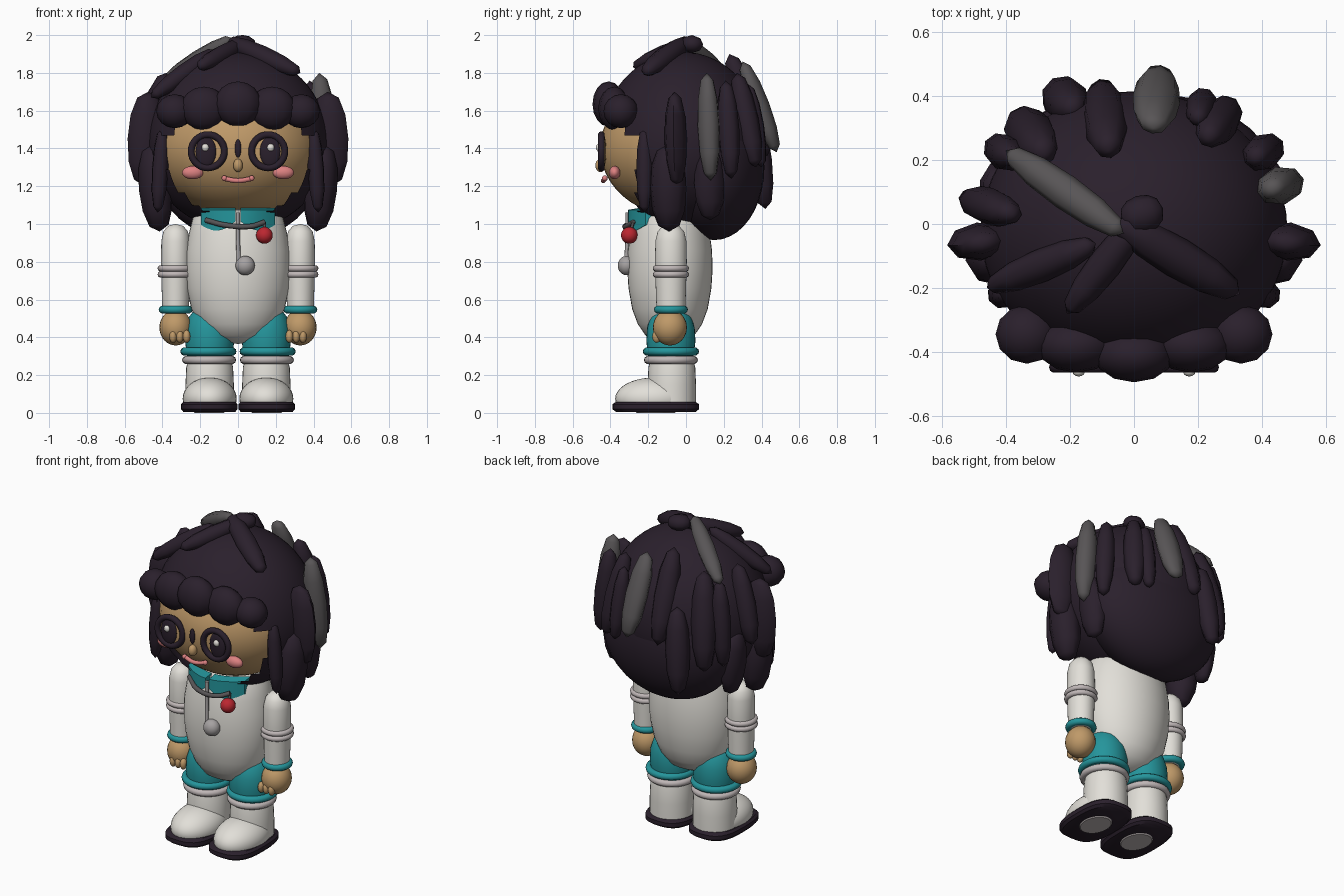
import bpy, bmesh, math
from mathutils import Matrix, Vector

if "Cube" in bpy.data.objects:
    bpy.data.objects.remove(bpy.data.objects["Cube"])

def mat(name, r, g, b):
    m = bpy.data.materials.new(name)
    m.diffuse_color = (r, g, b, 1)
    m.use_nodes = True
    m.node_tree.nodes["Principled BSDF"].inputs["Base Color"].default_value = m.diffuse_color
    return m

HAIR = mat("dark_hair", .023, .0142, .025)
GREY = mat("grey_hair", .097, .09, .093)
SKIN = mat("tan_skin", .52, .32, .14)
WHITE = mat("suit_white", .76, .74, .69)
TRIM = mat("pale_trim", .52, .47, .47)
TEAL = mat("teal", .018, .30, .33)
RED = mat("red", .50, .02, .03)
PINK = mat("pink", .72, .22, .22)
METAL = mat("ball_grey", .38, .36, .36)

def finish(name, bm, m, angle=40):
    bmesh.ops.recalc_face_normals(bm, faces=bm.faces)
    me = bpy.data.meshes.new(name)
    bm.to_mesh(me)
    bm.free()
    me.materials.append(m)
    ob = bpy.data.objects.new(name, me)
    bpy.context.collection.objects.link(ob)
    bpy.ops.object.select_all(action='DESELECT')
    ob.select_set(True)
    bpy.context.view_layer.objects.active = ob
    bpy.ops.object.shade_smooth_by_angle(angle=math.radians(angle))
    return ob

def ball(name, c, r, m, seg=24, rings=16, angle=40, cut=None):
    bm = bmesh.new()
    bmesh.ops.create_uvsphere(bm, u_segments=seg, v_segments=rings, radius=1)
    bm.transform(Matrix.Translation(c) @ Matrix.Diagonal((*r, 1)))
    if cut:
        out = [f for f in bm.faces if cut(f.calc_center_median())]
        bmesh.ops.delete(bm, geom=out, context='FACES')
    return finish(name, bm, m, angle)

def lathe(name, c, profile, m, sy=1, seg=32):
    """Spin (radius, height) points about a vertical axis at c."""
    bm = bmesh.new()
    vs = [bm.verts.new((r, 0, z)) for r, z in profile]
    es = [bm.edges.new(p) for p in zip(vs, vs[1:])]
    bmesh.ops.spin(bm, geom=vs + es, axis=(0, 0, 1), cent=(0, 0, 0),
                   angle=math.tau, steps=seg, use_merge=True)
    bmesh.ops.remove_doubles(bm, verts=bm.verts, dist=1e-4)
    bm.transform(Matrix.Translation(c) @ Matrix.Diagonal((1, sy, 1, 1)))
    return finish(name, bm, m)

def ring(name, c, major, minor, m, upright=False):
    bpy.ops.mesh.primitive_torus_add(major_radius=major, minor_radius=minor, location=c,
        major_segments=32, minor_segments=10, rotation=(math.pi / 2 if upright else 0, 0, 0))
    ob = bpy.context.object
    ob.name = name
    ob.data.materials.append(m)
    bpy.ops.object.shade_smooth()

def cord(name, pts, radius, m):
    cu = bpy.data.curves.new(name, 'CURVE')
    cu.dimensions = '3D'
    cu.bevel_depth, cu.bevel_resolution, cu.resolution_u = radius, 2, 6
    cu.use_fill_caps = True
    sp = cu.splines.new('BEZIER')
    sp.bezier_points.add(len(pts) - 1)
    for b, p in zip(sp.bezier_points, pts):
        b.co = p
        b.handle_left_type = b.handle_right_type = 'AUTO'
    cu.materials.append(m)
    bpy.context.collection.objects.link(bpy.data.objects.new(name, cu))

def lock(name, a, b, w, d, m=HAIR):
    """Low-poly hair lock from a to b; w runs along the head, d points out of it."""
    a, b = Vector(a), Vector(b)
    mid, z = (a + b) / 2, (b - a).normalized()
    y = mid - Vector((0, 0, 1.42))
    y = (y - z * y.dot(z)).normalized()
    x = y.cross(z)
    rot = Matrix((x, y, z)).transposed().to_4x4()
    bm = bmesh.new()
    bmesh.ops.create_uvsphere(bm, u_segments=8, v_segments=6, radius=1)
    for v in bm.verts:
        r = math.hypot(v.co.x, v.co.y)
        if r > .01:
            v.co.x *= r ** -.2
            v.co.y *= r ** -.2
    bm.transform(Matrix.Translation(mid) @ rot @ Matrix.Diagonal((w, d, (b - a).length / 2, 1)))
    finish(name, bm, m, 60)

# Head and hair mass, the cap drawn up slightly at the crown
ball("head", (0, -.035, 1.40), (.435, .42, .36), SKIN, 40, 24)
cap = ball("hair_cap", (0, -.02, 1.42), (.48, .435, .455), HAIR, 48, 32,
           cut=lambda p: p.y < -.25 and p.z < (1.54 if abs(p.x) < .33 else 1.47))
for v in cap.data.vertices:
    if v.co.z > 1.42:
        v.co.z = 1.42 + (v.co.z - 1.42) * 1.08
ball("back_hair", (0, .15, 1.30), (.44, .265, .385), HAIR, 32, 20)

# Fringe
for x, y, z, rx, ry, rz in [(0, -.41, 1.635, .125, .085, .12), (.18, -.38, 1.612, .125, .085, .115),
                            (.335, -.345, 1.597, .098, .092, .09)]:
    for s in ((1, -1) if x else (1,)):
        ball("fringe_lump", (s * x, y, z), (rx, ry, rz), HAIR, 12, 8, 50)

# Crown locks
lock("crown_grey", (-.03, -.03, 1.985), (-.40, .23, 1.75), .055, .05, GREY)
lock("crown_right", (-.06, .01, 1.975), (.33, -.22, 1.80), .064, .055)
lock("crown_left", (-.12, -.06, 1.92), (-.46, -.20, 1.67), .052, .05)
lock("crown_front", (.03, .03, 1.96), (-.21, -.28, 1.83), .052, .05)
lock("crown_tuft", (-.04, .01, 1.955), (.09, .05, 1.95), .06, .048)

# Back locks
for a, b, w, d, m in [
        ((.06, .30, 1.86), (.08, .48, 1.38), .075, .055, GREY),
        ((-.08, .23, 1.90), (-.10, .43, 1.36), .072, .07, HAIR),
        ((-.19, .36, 1.60), (-.24, .42, 1.08), .072, .065, HAIR),
        ((-.28, .22, 1.80), (-.36, .33, 1.22), .078, .075, HAIR),
        ((.23, .27, 1.80), (.30, .37, 1.30), .065, .065, HAIR),
        ((.20, .33, 1.74), (.22, .40, 1.30), .05, .05, HAIR)]:
    lock("back_lock", a, b, w, d, m)

# Side locks: shared pairs, then the odd ones
for s in (1, -1):
    lock("side_lock", (s * .475, -.06, 1.70), (s * .495, -.05, 1.20), .06, .10)
    lock("front_side_lock", (s * .40, -.22, 1.51), (s * .425, -.22, 1.06), .045, .045)
    lock("low_side_lock", (s * .46, -.10, 1.42), (s * .415, -.09, .96), .10, .09)
    lock("low_rear_lock", (s * .44, .12, 1.42), (s * .40, .13, 1.02), .085, .06)
    lock("rear_side_lock", (s * .38, .21, 1.76), (s * .43, .24, 1.24), .058, .062)
lock("side_grey", (.43, .11, 1.80), (.485, .13, 1.23), .06, .07, GREY)
lock("side_left_upper", (-.38, .03, 1.80), (-.52, .08, 1.34), .058, .07)

# Face
for s in (1, -1):
    ring("eye_rim", (s * .16, -.448, 1.385), .088, .018, HAIR, True)
    ball("eye_disc", (s * .16, -.435, 1.385), (.085, .012, .085), SKIN)
    ball("pupil", (s * .17, -.446, 1.383), (.054, .018, .082), HAIR)
    ball("eye_glint", (s * .173, -.463, 1.405), (.019, .014, .020), WHITE, 12, 8)
    ball("cheek", (s * .24, -.378, 1.272), (.056, .03, .035), PINK)
    ball("mouth_corner", (s * .072, -.430, 1.242), (.015, .015, .015), PINK, 12, 8)
ball("nose_mark", (0, -.456, 1.40), (.017, .012, .048), HAIR)
ball("nose", (0, -.452, 1.31), (.025, .028, .035), SKIN)
cord("mouth", [(-.072, -.427, 1.24), (0, -.438, 1.229), (.072, -.427, 1.24)], .013, PINK)

# Body
lathe("torso", (0, -.085, 0), [(0, .365), (.08, .375), (.16, .41), (.21, .47), (.247, .55), (.271, .66),
      (.279, .76), (.275, .86), (.26, .95), (.24, 1.03), (.215, 1.07), (0, 1.10)], WHITE, .81, 40)

# Collar flaps wrapped round the neck, with cord, beads and zip pull
for s in (1, -1):
    bm = bmesh.new()
    grid = []
    for i in range(7):
        x = .012 + .185 * i / 6
        low = 1.015 - .04 * math.sin(math.pi * i / 6) - .02 * i / 6
        grid.append([bm.verts.new((s * x, t - .308 + 2.4 * x * x, z))
                     for t, z in ((0, low), (0, 1.075), (.06, 1.085), (.06, low))])
    for p, q in zip(grid, grid[1:]):
        for k in range(4):
            bm.faces.new((p[k], p[(k + 1) % 4], q[(k + 1) % 4], q[k]))
    bm.faces.new(grid[0])
    bm.faces.new(grid[-1])
    finish("collar_flap", bm, TEAL)
cord("collar_cord", [(-.17, -.245, 1.02), (-.06, -.315, .993), (.07, -.315, .988), (.14, -.28, 1.01)], .014, GREY)
cord("bead_cord", [(.14, -.28, 1.01), (.14, -.295, .95)], .008, GREY)
ball("red_bead", (.14, -.30, .94), (.044, .044, .044), RED)
cord("zip_cord", [(0, -.31, 1.06), (0, -.31, .93), (.004, -.318, .79)], .011, METAL)
ball("zip_ball", (.038, -.315, .78), (.051, .046, .051), METAL)

for s in (1, -1):
    # Arm
    lathe("arm", (s * .33, -.08, 0), [(0, 1.0), (.04, .99), (.065, .96), (.076, .91), (.078, .80),
          (.074, .65), (.07, .53), (0, .53)], WHITE, 1.08)
    for z in (.765, .733):
        ring("sleeve_ring", (s * .33, -.08, z), .079, .017, TRIM)
    ring("cuff", (s * .33, -.08, .547), .069, .021, TEAL)
    ball("hand", (s * .33, -.085, .452), (.086, .09, .095), SKIN)
    for i in range(3):
        ball("finger", (s * (.272 + .036 * i), -.155, .405), (.02, .024, .034), SKIN, 12, 8)
    # Leg
    lathe("shorts_leg", (s * .15, -.08, 0), [(0, .58), (.07, .56), (.108, .51), (.126, .45),
          (.13, .38), (.122, .31), (.11, .26), (0, .26)], TEAL)
    ring("shorts_hem", (s * .157, -.08, .325), .128, .021, TEAL)
    ring("boot_ring", (s * .153, -.08, .28), .122, .021, TRIM)
    lathe("boot_shaft", (s * .15, -.075, 0), [(.115, .28), (.124, .24), (.128, .15), (.128, .04), (0, .04)], WHITE)
    ball("boot_toe", (s * .15, -.17, .075), (.143, .205, .112), WHITE, 32, 20, cut=lambda p: p.z < .03)
    # Sole: rounded slab with bevelled rim and a pale pad underneath
    bm = bmesh.new()
    loops = []
    for k, z in ((.92, .006), (1, .02), (1, .045), (.92, .058)):
        loop = []
        for i in range(32):
            a = math.tau * i / 32
            c, n = math.cos(a), math.sin(a)
            loop.append(bm.verts.new((s * .152 + .15 * k * math.copysign(abs(c) ** .7, c),
                                      -.16 + .23 * k * math.copysign(abs(n) ** .7, n), z)))
        loops.append(loop)
    for p, q in zip(loops, loops[1:]):
        for i in range(32):
            j = (i + 1) % 32
            bm.faces.new((p[i], p[j], q[j], q[i]))
    bm.faces.new(loops[0])
    bm.faces.new(loops[-1])
    finish("sole", bm, HAIR)
    lathe("sole_pad", (s * .152, -.16, 0), [(0, 0), (.078, 0), (.085, .008), (0, .008)], TRIM, 1.3)
